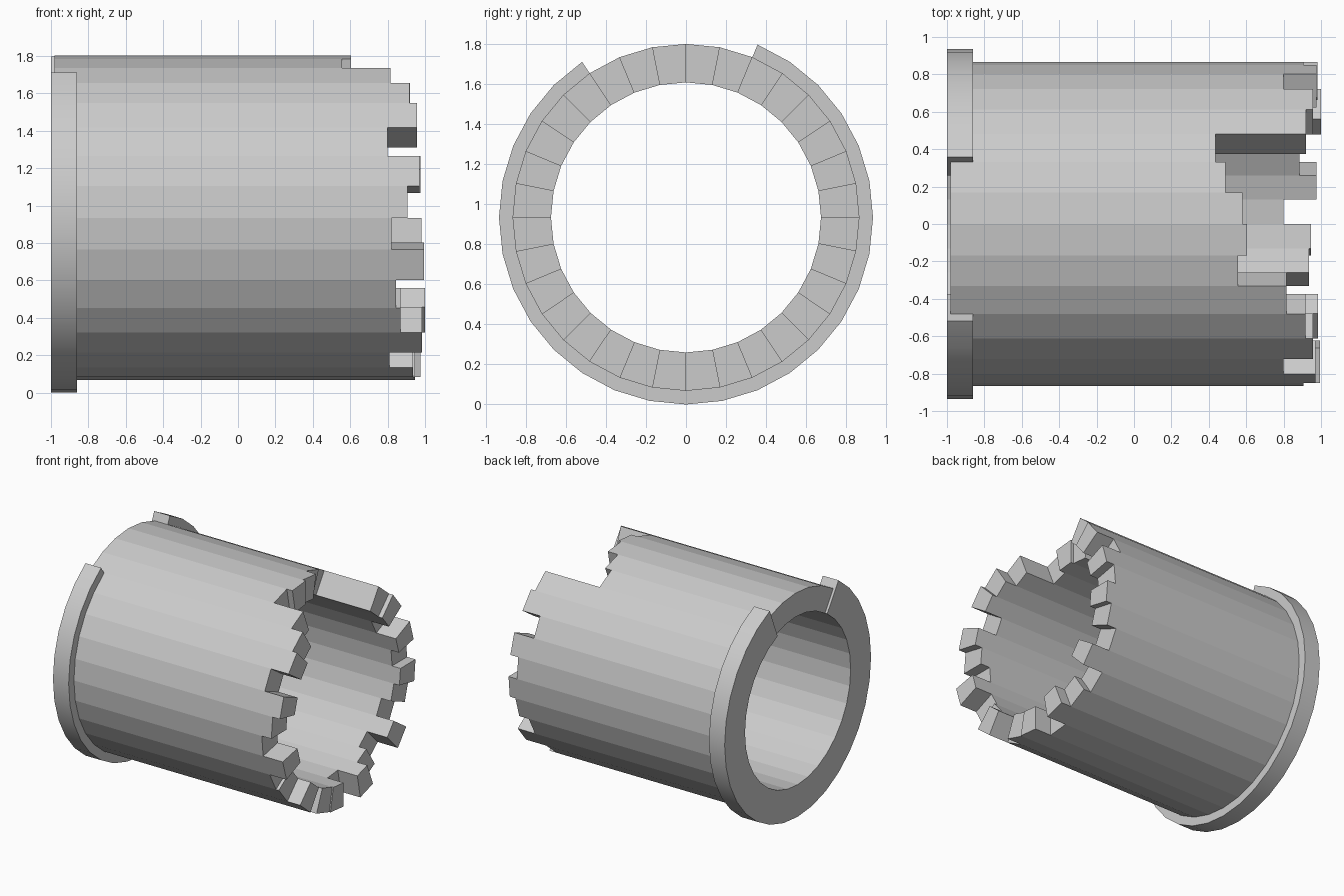
import bpy, bmesh, math

if "Cube" in bpy.data.objects:
    bpy.data.objects.remove(bpy.data.objects["Cube"], do_unlink=True)

R_IN, R_OUT, R_FLANGE = 0.675, 0.867, 0.935
X_FLANGE, X_TUBE, X_STEP = -1.0, -0.98, -0.86
AXIS_Z = 0.935

# Tooth ends, from the bottom up the front side, then down the back side
ENDS = [.945, .935, .81, .985, .87, .845, .995, .82, .905, .97, .80, .957, .917, .815, .555, .605,
        .58, .49, .435, .92, .957, .80, .975, .905, .98, .93, .845, 1.0, .82, .885, .975, .80]
N = len(ENDS)
GAP = range(13, 18)  # sectors at the top without the flange

bm = bmesh.new()


def point(x, r, i):
    a = -math.pi / 2 + 2 * math.pi * (i % N) / N
    return bm.verts.new((x, -r * math.cos(a), AXIS_Z + r * math.sin(a)))


def wall(x0, x1, r0, r1, i):
    """Radial side face at sector boundary i."""
    bm.faces.new([point(x0, r0, i), point(x1, r0, i), point(x1, r1, i), point(x0, r1, i)])


for i, end in enumerate(ENDS):
    # Sector skin swept from the profile
    if i in GAP:
        prof = [(X_TUBE, R_IN), (X_TUBE, R_OUT)]
    else:
        prof = [(X_FLANGE, R_IN), (X_FLANGE, R_FLANGE), (X_STEP, R_FLANGE), (X_STEP, R_OUT)]
    prof += [(end, R_OUT), (end, R_IN)]
    for p, q in zip(prof, prof[1:] + prof[:1]):
        bm.faces.new([point(*p, i), point(*q, i), point(*q, i + 1), point(*p, i + 1)])
    # Tooth side
    prev = ENDS[i - 1]
    if abs(prev - end) > 1e-4:
        wall(prev, end, R_IN, R_OUT, i)
    # Flange ends at the gap
    was, now = (i - 1) % N not in GAP, i not in GAP
    if was != now:
        for x0, x1, r in ((X_FLANGE, X_TUBE, R_IN), (X_TUBE, X_STEP, R_OUT)):
            if now:
                wall(x0, x1, r, R_FLANGE, i)
            else:
                wall(x1, x0, r, R_FLANGE, i)

bmesh.ops.remove_doubles(bm, verts=bm.verts, dist=1e-5)
mesh = bpy.data.meshes.new("jagged_tube")
bm.to_mesh(mesh)
bm.free()

# Plain grey material
mat = bpy.data.materials.new("light_grey")
mat.use_nodes = True
colour = (0.6, 0.6, 0.6, 1)
mat.diffuse_color = colour
mat.node_tree.nodes["Principled BSDF"].inputs["Base Color"].default_value = colour
mesh.materials.append(mat)

tube = bpy.data.objects.new("jagged_tube", mesh)
bpy.context.collection.objects.link(tube)
bpy.ops.object.select_all(action='DESELECT')
tube.select_set(True)
bpy.context.view_layer.objects.active = tube
bpy.ops.object.shade_smooth_by_angle(angle=math.radians(30))
